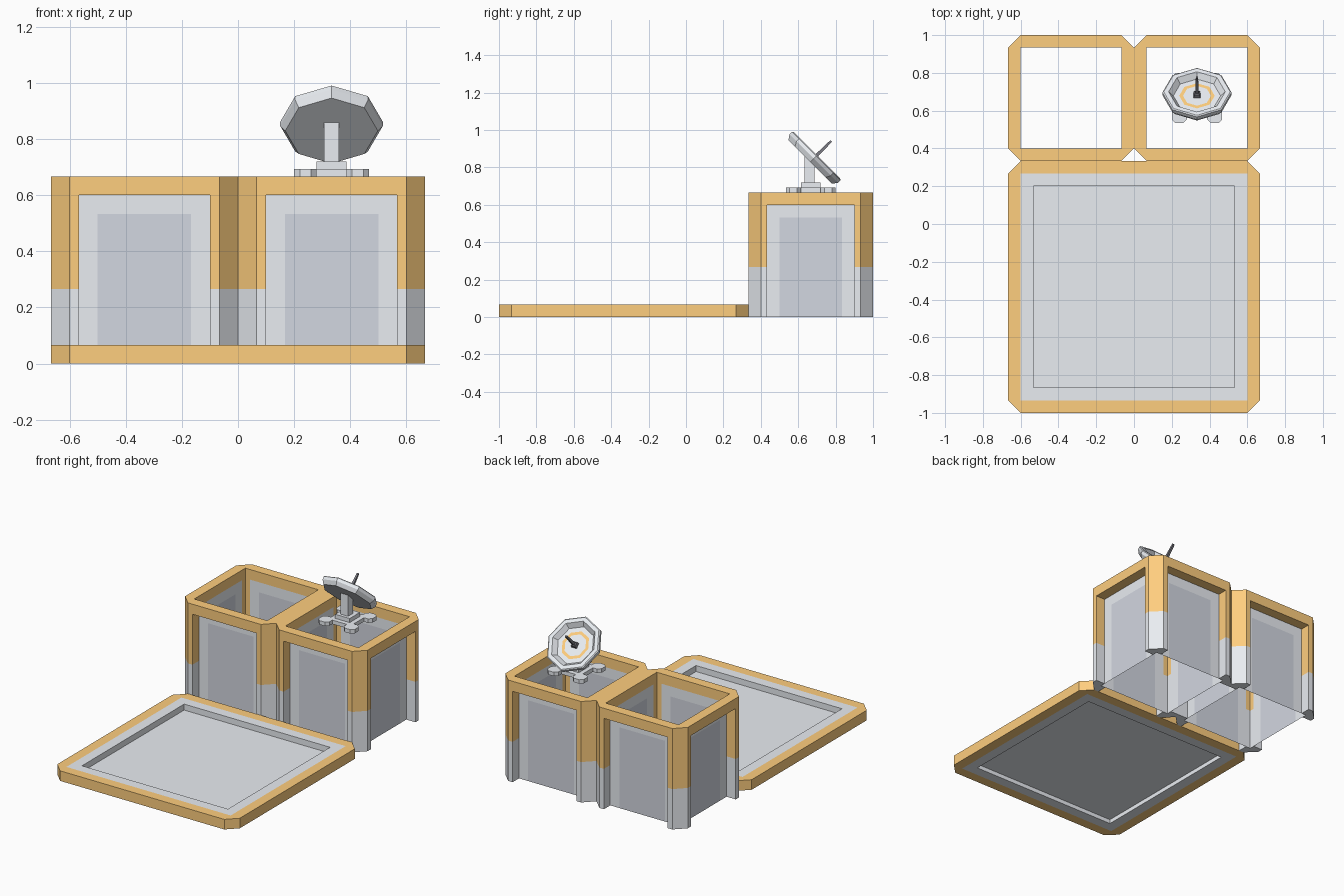
import bpy, bmesh
from math import sin, cos, pi, radians
from mathutils import Matrix

if "Cube" in bpy.data.objects:
    bpy.data.objects.remove(bpy.data.objects["Cube"])


def material(name, rgb):
    m = bpy.data.materials.new(name)
    m.diffuse_color = (*rgb, 1)
    m.use_nodes = True
    m.node_tree.nodes["Principled BSDF"].inputs["Base Color"].default_value = m.diffuse_color
    return m


MATS = [material("light_grey", (0.82, 0.85, 0.89)),
        material("orange", (1.0, 0.62, 0.21)),
        material("panel_grey", (0.65, 0.68, 0.75)),
        material("dark_grey", (0.2, 0.2, 0.23))]
LIGHT, ORANGE, PANEL, DARK = range(4)


def finish(name, bm, matrix=Matrix(), normals=True):
    bmesh.ops.remove_doubles(bm, verts=bm.verts, dist=0.0001)
    if normals:
        bmesh.ops.recalc_face_normals(bm, faces=bm.faces)
    bm.transform(matrix)
    me = bpy.data.meshes.new(name)
    bm.to_mesh(me)
    bm.free()
    for m in MATS:
        me.materials.append(m)
    ob = bpy.data.objects.new(name, me)
    bpy.context.collection.objects.link(ob)
    return ob


def loft(name, loops, mats, matrix=Matrix(), caps=True):
    """Skin a list of equal-length point loops, one material per band."""
    bm = bmesh.new()
    rows = [[bm.verts.new(p) for p in loop] for loop in loops]
    n = len(rows[0])
    for a, b, mat in zip(rows, rows[1:], mats):
        for i in range(n):
            j = (i + 1) % n
            bm.faces.new((a[i], a[j], b[j], b[i])).material_index = mat
    if caps:
        bm.faces.new(rows[0][::-1]).material_index = mats[0]
        bm.faces.new(rows[-1]).material_index = mats[-1]
    return finish(name, bm, matrix)


def square(h, z, c=0.0):
    """Square loop of 8 points with corners cut by c (c=0 gives sharp corners)."""
    k = h - c
    return [(h, -k, z), (h, k, z), (k, h, z), (-k, h, z),
            (-h, k, z), (-h, -k, z), (-k, -h, z), (k, -h, z)]


def circle(r, z, n=8):
    return [(r * cos(2 * pi * i / n), r * sin(2 * pi * i / n), z) for i in range(n)]


def rects(name, parts, matrix):
    """Flat sheet of rectangles (x0, x1, y0, y1, material)."""
    bm = bmesh.new()
    for x0, x1, y0, y1, mat in parts:
        vs = [bm.verts.new((x, y, 0)) for x, y in ((x0, y0), (x1, y0), (x1, y1), (x0, y1))]
        bm.faces.new(vs).material_index = mat
    return finish(name, bm, matrix, normals=False)


U = 1 / 15          # basic frame width
B = 5 * U           # half width of one bay

# Landing pad: chamfered frame with a recessed floor sheet
H = 10 * U
pad = Matrix.Translation((0, -B, 0))
loft("pad_frame",
     [square(H, 0, U), square(H, U, U), square(H - U, U), square(H - 2 * U, U),
      square(H - 2 * U, 0), square(H - U, 0), square(H, 0, U)],
     [ORANGE, ORANGE, LIGHT, LIGHT, LIGHT, ORANGE], pad, caps=False)
d = H - 2 * U
rects("pad_floor", [(-d, d, -d, d, LIGHT)], pad @ Matrix.Translation((0, 0, 0.027)))

# Two open bays: top beam, four corner posts, four wall panels flush with the inside
post = [(B, B - 1.5 * U), (B, B - U), (B - U, B), (B - 1.5 * U, B),
        (B - 1.5 * U, B - U), (B - U, B - U), (B - U, B - 1.5 * U)]
w, v = B - 1.5 * U, B - 2.5 * U
wall = [(-w, -v, 0, 8 * U, LIGHT), (v, w, 0, 8 * U, LIGHT),
        (-w, w, 8 * U, 9 * U, LIGHT), (-v, v, 0, 8 * U, PANEL)]
for side, sx in (("left", -1), ("right", 1)):
    centre = Matrix.Translation((sx * B, 2 * B, 0))
    loft(side + "_bay_beam",
         [square(B, 9 * U, U), square(B, 10 * U, U), square(B - U, 10 * U),
          square(B - U, 9 * U), square(B, 9 * U, U)], [ORANGE] * 4, centre, caps=False)
    for i in range(4):
        turn = centre @ Matrix.Rotation(i * pi / 2, 4, 'Z')
        loft(f"{side}_bay_post_{i}",
             [[(x, y, z) for x, y in post] for z in (0, 4 * U, 9 * U)],
             [LIGHT, ORANGE], turn)
        rects(f"{side}_bay_wall_{i}", wall,
              turn @ Matrix.Translation((0, -(B - U), 0)) @ Matrix.Rotation(pi / 2, 4, 'X'))

# Antenna mount: base plate with four chamfered feet, block and post
mount = Matrix.Translation((B, 2 * B, 10 * U))
loft("antenna_base", [square(0.083, 0), square(0.083, 0.026)], [LIGHT], mount)
for i, (sx, sy) in enumerate(((1, 1), (-1, 1), (-1, -1), (1, -1))):
    foot = mount @ Matrix.Translation((sx * 0.093, sy * 0.093, 0))
    loft(f"antenna_foot_{i}", [square(0.04, 0, 0.02), square(0.04, 0.026, 0.02)], [LIGHT], foot)
loft("antenna_block", [square(0.053, 0.026), square(0.053, 0.053)], [LIGHT], mount)
loft("antenna_post",
     [square(0.027, 0.053), [(x, y, 0.168 - 0.9 * y) for x, y, z in square(0.027, 0)]],
     [LIGHT], mount @ Matrix.Translation((0, -0.006, 0)))

# Eight-sided dish tilted toward the back, with an orange ring and feed rod
tilt = Matrix.Translation((B, 0.70, 0.865)) @ Matrix.Rotation(radians(-45), 4, 'X')
loft("dish",
     [circle(r, z) for r, z in ((0.165, -0.05), (0.183, -0.025), (0.183, -0.005), (0.176, 0),
                                (0.15, 0), (0.125, -0.03), (0.094, -0.03),
                                (0.074, -0.03), (0.01, -0.03))],
     [LIGHT] * 6 + [ORANGE, LIGHT], tilt)
loft("feed_rod", [square(0.018, -0.03), square(0.015, -0.01), square(0.009, -0.005), square(0.006, 0.108)],
     [DARK] * 3, tilt)
